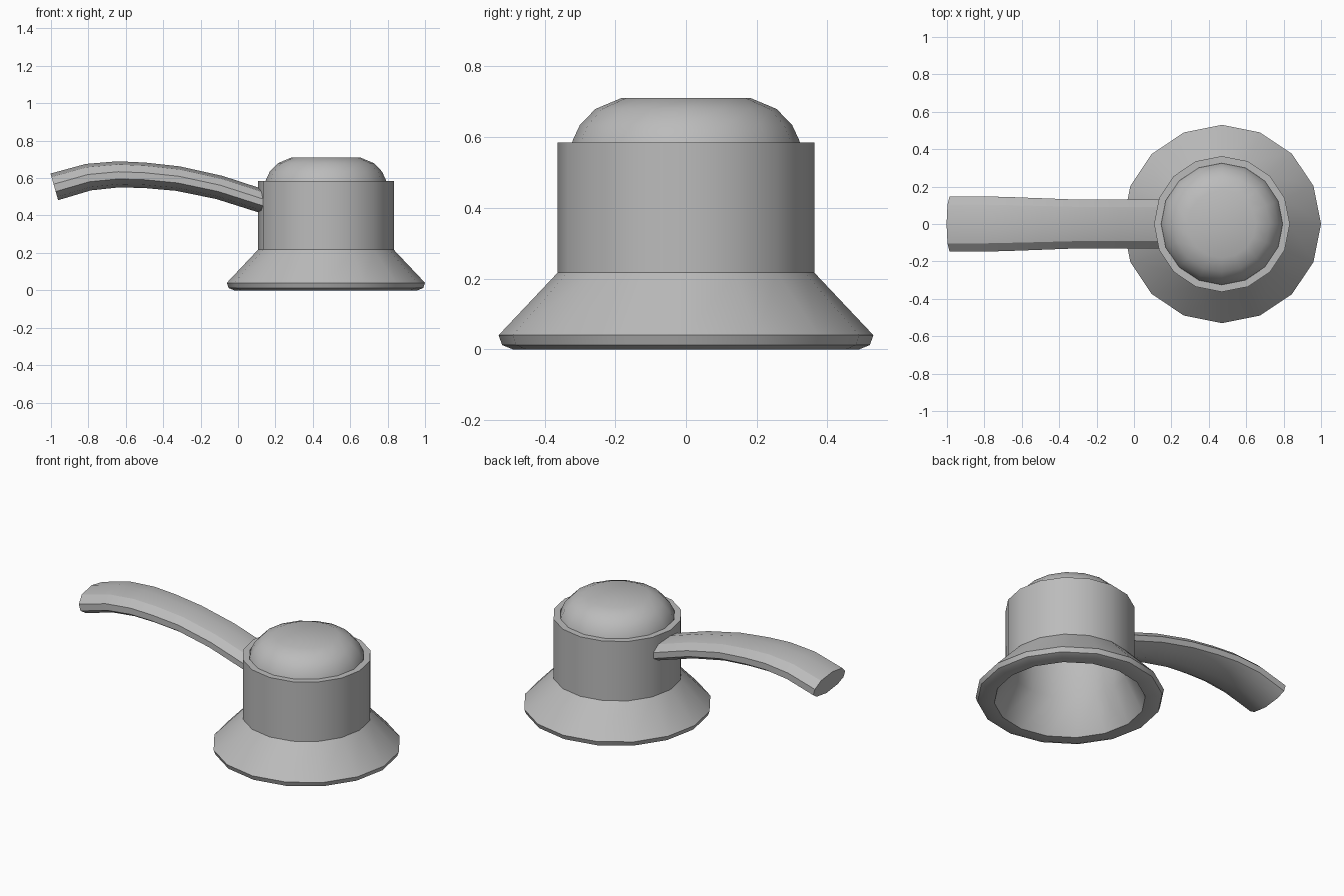
import bpy, bmesh, math
from mathutils import Vector

cube = bpy.data.objects.get("Cube")
if cube:
    bpy.data.objects.remove(cube, do_unlink=True)

GREY = (0.5, 0.5, 0.5, 1)
metal = bpy.data.materials.new("grey_metal")
metal.use_nodes = True
metal.diffuse_color = GREY
metal.node_tree.nodes["Principled BSDF"].inputs["Base Color"].default_value = GREY

CENTRE_X, SIDES = 0.47, 16


def skin(name, rings, close_rings=False, cap_start=False, cap_end=False, angle=30):
    """Bridge consecutive closed rings of points into one surface."""
    bm = bmesh.new()
    loops = [[bm.verts.new(p) for p in ring] for ring in rings]
    pairs = list(zip(loops, loops[1:]))
    if close_rings:
        pairs.append((loops[-1], loops[0]))
    for a, b in pairs:
        for i in range(len(a)):
            j = (i + 1) % len(a)
            bm.faces.new((a[i], a[j], b[j], b[i]))
    if cap_start:
        bm.faces.new(loops[0][::-1])
    if cap_end:
        bm.faces.new(loops[-1])
    bmesh.ops.recalc_face_normals(bm, faces=bm.faces)
    mesh = bpy.data.meshes.new(name)
    bm.to_mesh(mesh)
    bm.free()
    mesh.materials.append(metal)
    obj = bpy.data.objects.new(name, mesh)
    bpy.context.collection.objects.link(obj)
    bpy.ops.object.select_all(action='DESELECT')
    obj.select_set(True)
    bpy.context.view_layer.objects.active = obj
    bpy.ops.object.shade_smooth_by_angle(angle=math.radians(angle))
    return obj


def lathe(profile):
    """Turn (radius, height) points into rings round the body axis."""
    turns = [2 * math.pi * i / SIDES for i in range(SIDES)]
    return [[(CENTRE_X + r * math.cos(t), r * math.sin(t), z) for t in turns]
            for r, z in profile]


# Hollow body: flared skirt, upright wall, rim and inner wall
skin("body_shell", lathe([
    (0.49, 0), (0.52, 0.012), (0.53, 0.04), (0.363, 0.217), (0.363, 0.585),
    (0.325, 0.585), (0.325, 0.2), (0.425, 0.0)]), close_rings=True)

# Rounded cap with a flat top
skin("dome_cap", lathe([
    (0.325, 0.575), (0.32, 0.592), (0.3, 0.635), (0.256, 0.68), (0.182, 0.711)]),
    cap_end=True, angle=40)

# Curved lever: path x, path z, half width, half thickness
path = [(-0.982, 0.553, 0.148, 0.074), (-0.8, 0.605, 0.148, 0.072),
        (-0.64, 0.62, 0.143, 0.07), (-0.5, 0.615, 0.138, 0.068),
        (-0.32, 0.597, 0.131, 0.066), (-0.1, 0.55, 0.13, 0.064),
        (0.14, 0.473, 0.13, 0.063)]
half = [(0, 1), (0.7, 0.75), (1, 0.2), (1, -0.35), (0.7, -0.75), (0, -1)]
section = half + [(-y, v) for y, v in half[-2:0:-1]]
rings = []
for i, (x, z, w, h) in enumerate(path):
    a, b = path[max(i - 1, 0)], path[min(i + 1, len(path) - 1)]
    along = Vector((b[0] - a[0], 0, b[1] - a[1])).normalized()
    up = Vector((-along.z, 0, along.x))
    rings.append([Vector((x, y * w, z)) + up * v * h for y, v in section])
skin("lever_handle", rings, cap_start=True, cap_end=True, angle=30)
